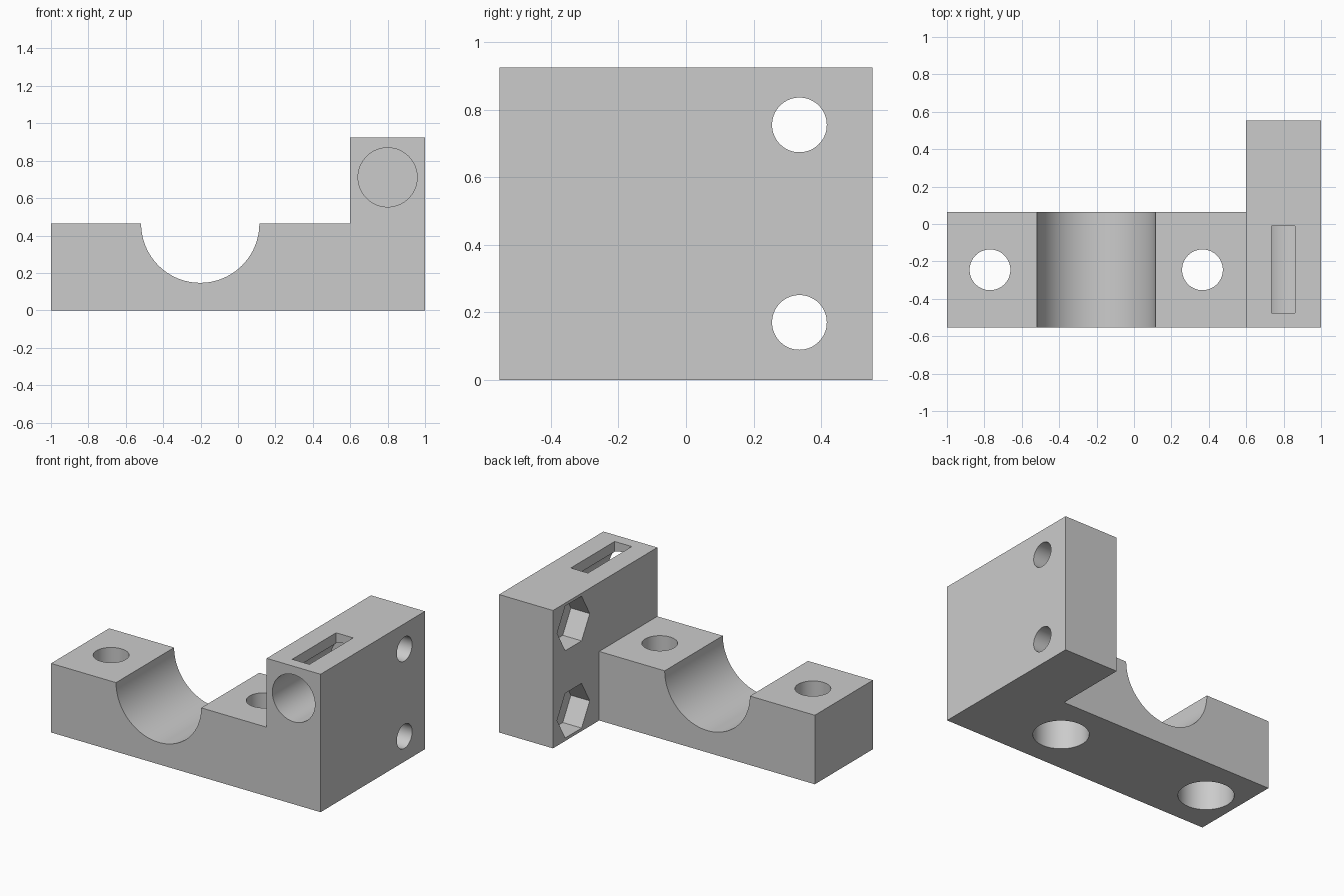
import bpy, bmesh, math
from mathutils import Matrix, Vector

if "Cube" in bpy.data.objects:
    bpy.data.objects.remove(bpy.data.objects["Cube"], do_unlink=True)

grey = bpy.data.materials.new("light_grey")
grey.use_nodes = True
grey.diffuse_color = (0.6, 0.6, 0.6, 1)
grey.node_tree.nodes["Principled BSDF"].inputs["Base Color"].default_value = (0.6, 0.6, 0.6, 1)

FRONT, BAR_BACK, PLATE_BACK = -0.553, 0.063, 0.553
BAR_TOP, PLATE_TOP, PLATE_X = 0.463, 0.925, 0.6
BAR_MID = (FRONT + BAR_BACK) / 2


def make_object(name, bm):
    mesh = bpy.data.meshes.new(name)
    bmesh.ops.recalc_face_normals(bm, faces=bm.faces)
    bm.to_mesh(mesh)
    bm.free()
    mesh.materials.append(grey)
    obj = bpy.data.objects.new(name, mesh)
    bpy.context.collection.objects.link(obj)
    return obj


def box(name, low, high):
    low, high = Vector(low), Vector(high)
    bm = bmesh.new()
    bmesh.ops.create_cube(bm, size=1)
    bmesh.ops.scale(bm, vec=high - low, verts=bm.verts)
    bmesh.ops.translate(bm, vec=(low + high) / 2, verts=bm.verts)
    return make_object(name, bm)


def rod(name, start, end, radius, sides=64):
    """Prism between two points; a six-sided one along x points its corners along y."""
    start, end = Vector(start), Vector(end)
    axis = end - start
    turn = axis.to_track_quat('Z', 'Y').to_matrix().to_4x4()
    if sides == 6:
        turn = Matrix.Rotation(math.pi / 2, 4, 'Y') @ Matrix.Rotation(math.pi / 2, 4, 'Z')
    bm = bmesh.new()
    bmesh.ops.create_cone(bm, cap_ends=True, segments=sides, radius1=radius, radius2=radius,
                          depth=axis.length, matrix=Matrix.Translation((start + end) / 2) @ turn)
    if sides == 6:
        # put a corner exactly on the y axis through the centre
        mid = (start + end) / 2
        reach = max(abs(v.co.y - mid.y) for v in bm.verts)
        if reach < radius * 0.95:
            bmesh.ops.rotate(bm, verts=bm.verts, cent=mid,
                             matrix=Matrix.Rotation(math.pi / 6, 3, 'X'))
    return make_object(name, bm)


# L-shaped plan raised to the full plate height
bm = bmesh.new()
plan = [(-1, FRONT), (1, FRONT), (1, PLATE_BACK), (PLATE_X, PLATE_BACK),
        (PLATE_X, BAR_BACK), (-1, BAR_BACK)]
base = bm.faces.new([bm.verts.new((x, y, 0)) for x, y in plan])
raised = bmesh.ops.extrude_face_region(bm, geom=[base], use_keep_orig=True)
bmesh.ops.translate(bm, vec=(0, 0, PLATE_TOP),
                    verts=[g for g in raised["geom"] if isinstance(g, bmesh.types.BMVert)])
body = make_object("clamp_bracket", bm)

# Step above the bar, and the half-round saddle
cutters = [
    box("step_cutter", (-1.2, -0.8, BAR_TOP), (PLATE_X, 0.3, 1.2)),
    rod("saddle_cutter", (-0.202, -0.8, BAR_TOP), (-0.202, 0.3, BAR_TOP), 0.316, 96),
]

# Bolt holes through the bar, counterbored from below
for x in (-0.77, 0.366):
    cutters.append(rod("bolt_hole", (x, BAR_MID, -0.1), (x, BAR_MID, 0.7), 0.109))
    cutters.append(rod("counterbore", (x, BAR_MID, -0.1), (x, BAR_MID, 0.27), 0.169))

# Side screw holes with hexagonal nut pockets on the inner face
for z in (0.755, 0.17):
    cutters.append(rod("screw_hole", (0.4, 0.336, z), (1.2, 0.336, z), 0.081))
    cutters.append(rod("nut_pocket", (0.5, 0.336, z), (0.74, 0.336, z), 0.173, 6))

# Blind bore in the front of the plate, opened by a slot on top
cutters.append(rod("front_bore", (0.8, -0.8, 0.711), (0.8, BAR_BACK, 0.711), 0.158))
cutters.append(box("top_slot", (0.735, -0.475, 0.711), (0.862, -0.01, 1.1)))

bpy.ops.object.select_all(action='DESELECT')
bpy.context.view_layer.objects.active = body
body.select_set(True)
for cutter in cutters:
    cutter.hide_render = True
    mod = body.modifiers.new(cutter.name, 'BOOLEAN')
    mod.operation, mod.solver, mod.object = 'DIFFERENCE', 'EXACT', cutter
    bpy.ops.object.modifier_apply(modifier=mod.name)
    bpy.data.objects.remove(cutter, do_unlink=True)

bpy.ops.object.shade_smooth_by_angle(angle=math.radians(30))
